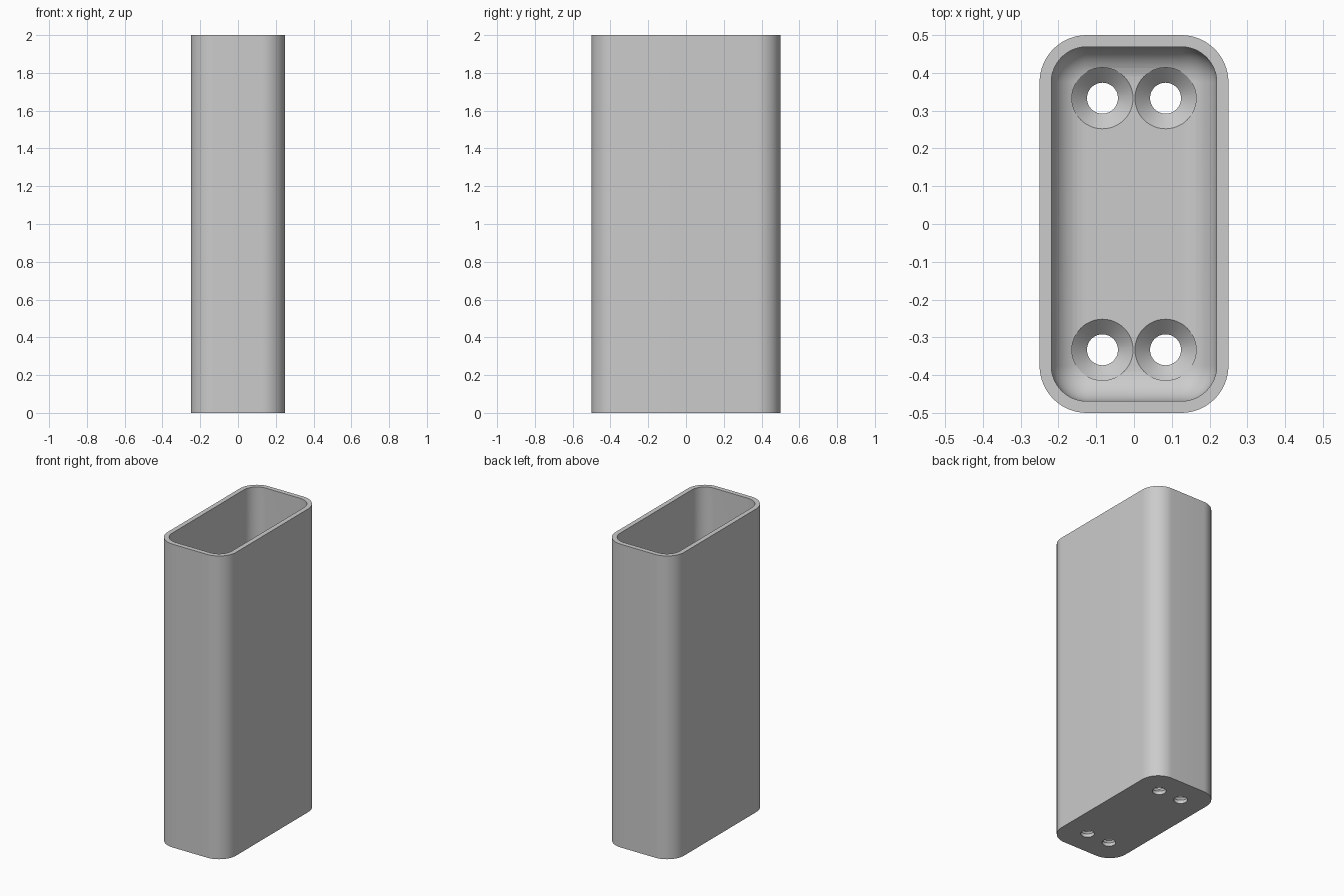
import bpy, bmesh, math

cube = bpy.data.objects.get("Cube")
if cube:
    bpy.data.objects.remove(cube, do_unlink=True)

HALF_X, HALF_Y, HEIGHT = 0.25, 0.5, 2.0
WALL, FLOOR, CORNER = 0.031, 0.0625, 0.125
FILLET = 0.09
ARC = 16

grey = bpy.data.materials.new("plain grey")
grey.use_nodes = True
colour = (0.6, 0.6, 0.6, 1)
grey.diffuse_color = colour
grey.node_tree.nodes["Principled BSDF"].inputs["Base Color"].default_value = colour


def rounded_ring(bm, inset, z):
    """Ring of vertices round a rounded rectangle, moved inward by inset."""
    r = CORNER - inset
    cx, cy = HALF_X - CORNER, HALF_Y - CORNER
    ring = []
    for k, (sx, sy) in enumerate([(1, 1), (-1, 1), (-1, -1), (1, -1)]):
        for i in range(ARC + 1):
            a = (k + i / ARC) * math.pi / 2
            ring.append(bm.verts.new((sx * cx + r * math.cos(a), sy * cy + r * math.sin(a), z)))
    return ring


def circle_ring(bm, x, y, r, z, n=48):
    return [bm.verts.new((x + r * math.cos(math.tau * i / n),
                          y + r * math.sin(math.tau * i / n), z)) for i in range(n)]


def loft(bm, rings):
    """Skin consecutive rings and cap both ends."""
    for a, b in zip(rings, rings[1:]):
        for i in range(len(a)):
            j = (i + 1) % len(a)
            bm.faces.new((a[i], a[j], b[j], b[i]))
    bm.faces.new(rings[0][::-1])
    bm.faces.new(rings[-1])


def make_object(name, bm):
    bmesh.ops.recalc_face_normals(bm, faces=bm.faces)
    mesh = bpy.data.meshes.new(name)
    bm.to_mesh(mesh)
    bm.free()
    mesh.materials.append(grey)
    obj = bpy.data.objects.new(name, mesh)
    bpy.context.collection.objects.link(obj)
    return obj


# Open box: outer wall, rim, inner wall, then a fillet down to the floor
bm = bmesh.new()
rings = [rounded_ring(bm, 0, 0), rounded_ring(bm, 0, HEIGHT), rounded_ring(bm, WALL, HEIGHT)]
for i in range(13):
    a = i / 12 * math.pi / 2
    rings.append(rounded_ring(bm, WALL + FILLET * (1 - math.cos(a)),
                              FLOOR + FILLET * (1 - math.sin(a))))
loft(bm, rings)
box = make_object("open_box", bm)

# Countersunk screw holes through the floor
bm = bmesh.new()
for x in (-0.0835, 0.0835):
    for y in (-0.333, 0.333):
        profile = [(0.041, -0.1), (0.041, 0.0225), (0.081, FLOOR), (0.081, 0.2)]
        loft(bm, [circle_ring(bm, x, y, r, z) for r, z in profile])
cutter = make_object("screw_hole_cutter", bm)
cutter.hide_render = True

cut = box.modifiers.new("screw_holes", 'BOOLEAN')
cut.operation = 'DIFFERENCE'
cut.solver = 'EXACT'
cut.object = cutter

bpy.ops.object.select_all(action='DESELECT')
box.select_set(True)
bpy.context.view_layer.objects.active = box
bpy.ops.object.modifier_apply(modifier=cut.name)
bpy.data.objects.remove(cutter, do_unlink=True)
bpy.ops.object.shade_smooth_by_angle(angle=math.radians(30))
